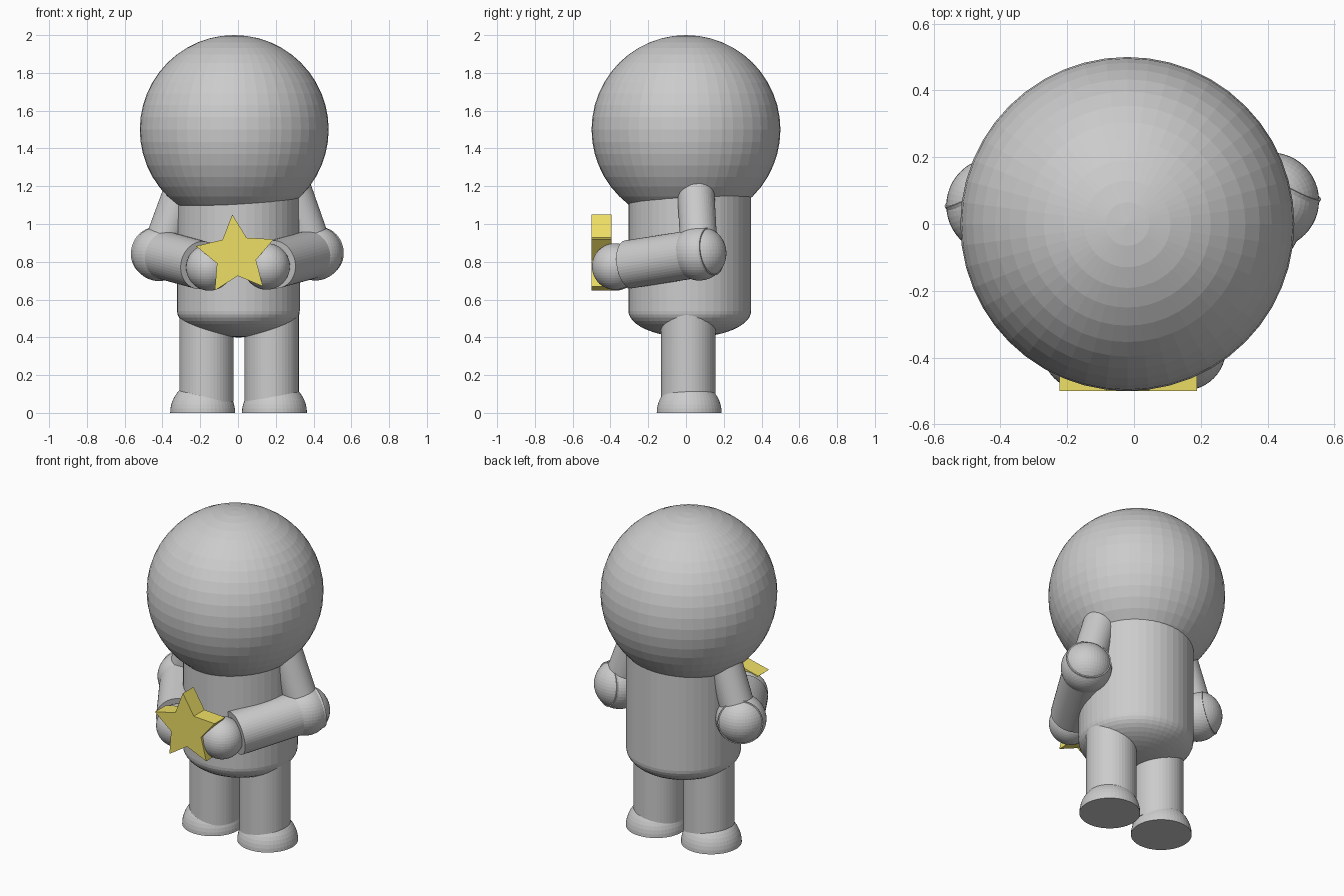
import bpy, bmesh, math
from mathutils import Vector

if "Cube" in bpy.data.objects:
    bpy.data.objects.remove(bpy.data.objects["Cube"])

SEG = 48


def finish(name, bm, mat=None):
    bmesh.ops.recalc_face_normals(bm, faces=bm.faces)
    mesh = bpy.data.meshes.new(name)
    bm.to_mesh(mesh)
    bm.free()
    obj = bpy.data.objects.new(name, mesh)
    bpy.context.collection.objects.link(obj)
    if mat:
        mesh.materials.append(mat)
    return obj


def ball(name, centre, r):
    bm = bmesh.new()
    bmesh.ops.create_uvsphere(bm, u_segments=SEG, v_segments=SEG // 2, radius=r)
    bmesh.ops.translate(bm, vec=centre, verts=bm.verts)
    return finish(name, bm)


def rod(name, a, b, r):
    a, b = Vector(a), Vector(b)
    bm = bmesh.new()
    bmesh.ops.create_cone(bm, cap_ends=True, segments=SEG, radius1=r, radius2=r,
                          depth=(b - a).length)
    bm.transform((b - a).to_track_quat('Z', 'Y').to_matrix().to_4x4())
    bmesh.ops.translate(bm, vec=(a + b) / 2, verts=bm.verts)
    return finish(name, bm)


def lathe(name, profile, centre):
    """Spin an (r, z) profile around a vertical axis."""
    bm = bmesh.new()
    verts = [bm.verts.new((r, 0, z)) for r, z in profile]
    edges = [bm.edges.new(p) for p in zip(verts, verts[1:])]
    bmesh.ops.spin(bm, geom=verts + edges, cent=(0, 0, 0), axis=(0, 0, 1),
                   angle=math.tau, steps=SEG)
    bmesh.ops.remove_doubles(bm, verts=bm.verts, dist=1e-4)
    bmesh.ops.translate(bm, vec=centre, verts=bm.verts)
    return finish(name, bm)


def quarter(r, h, n=12):
    """Quarter ellipse from the pole (0, h) to the rim (r, 0)."""
    return [(r * math.sin(i / n * math.pi / 2), h * math.cos(i / n * math.pi / 2))
            for i in range(n + 1)]


# Head
ball("head", (-0.02, 0, 1.5), 0.5)

# Torso: straight sides with a shallow rounded bottom
lathe("torso", quarter(0.325, -0.14) + [(0.325, 0.66), (0, 0.66)], (0.002, 0.02, 0.54))

# Legs and half-ball feet
for side, leg_x, foot_x in (("left", -0.167, -0.187), ("right", 0.178, 0.193)):
    rod(side + "_leg", (leg_x, 0.012, 0.06), (leg_x, 0.012, 0.52), 0.144)
    lathe(side + "_foot", quarter(0.172, 0.172) + [(0, 0)], (foot_x, 0.017, 0))

# Arms: upper arm, elbow, forearm and hand
arms = (("left", (-0.25, 0.045, 1.30), (-0.418, 0.055, 0.842), (-0.152, -0.375, 0.77)),
        ("right", (0.25, 0.045, 1.30), (0.41, 0.07, 0.845), (0.152, -0.375, 0.775)))
for side, shoulder, elbow, hand in arms:
    rod(side + "_upper_arm", shoulder, elbow, 0.098)
    ball(side + "_elbow", elbow, 0.144)
    e, h = Vector(elbow), Vector(hand)
    rod(side + "_forearm", e.lerp(h, -0.15), e.lerp(h, 0.84), 0.128)
    ball(side + "_hand", hand, 0.123)

# Star held in front
yellow = bpy.data.materials.new("yellow")
yellow.diffuse_color = (0.85, 0.73, 0.13, 1)
yellow.use_nodes = True
yellow.node_tree.nodes["Principled BSDF"].inputs["Base Color"].default_value = yellow.diffuse_color
bm = bmesh.new()
points = []
for i in range(10):
    r = 0.109 if i % 2 else 0.217
    a = math.radians(95 + 36 * i)
    points.append(bm.verts.new((-0.011 + r * math.cos(a), -0.5, 0.834 + r * math.sin(a))))
front = bm.faces.new(points)
grown = bmesh.ops.extrude_face_region(bm, geom=[front], use_keep_orig=True)
bmesh.ops.translate(bm, vec=(0, 0.105, 0),
                    verts=[g for g in grown["geom"] if isinstance(g, bmesh.types.BMVert)])
finish("star", bm, yellow)
